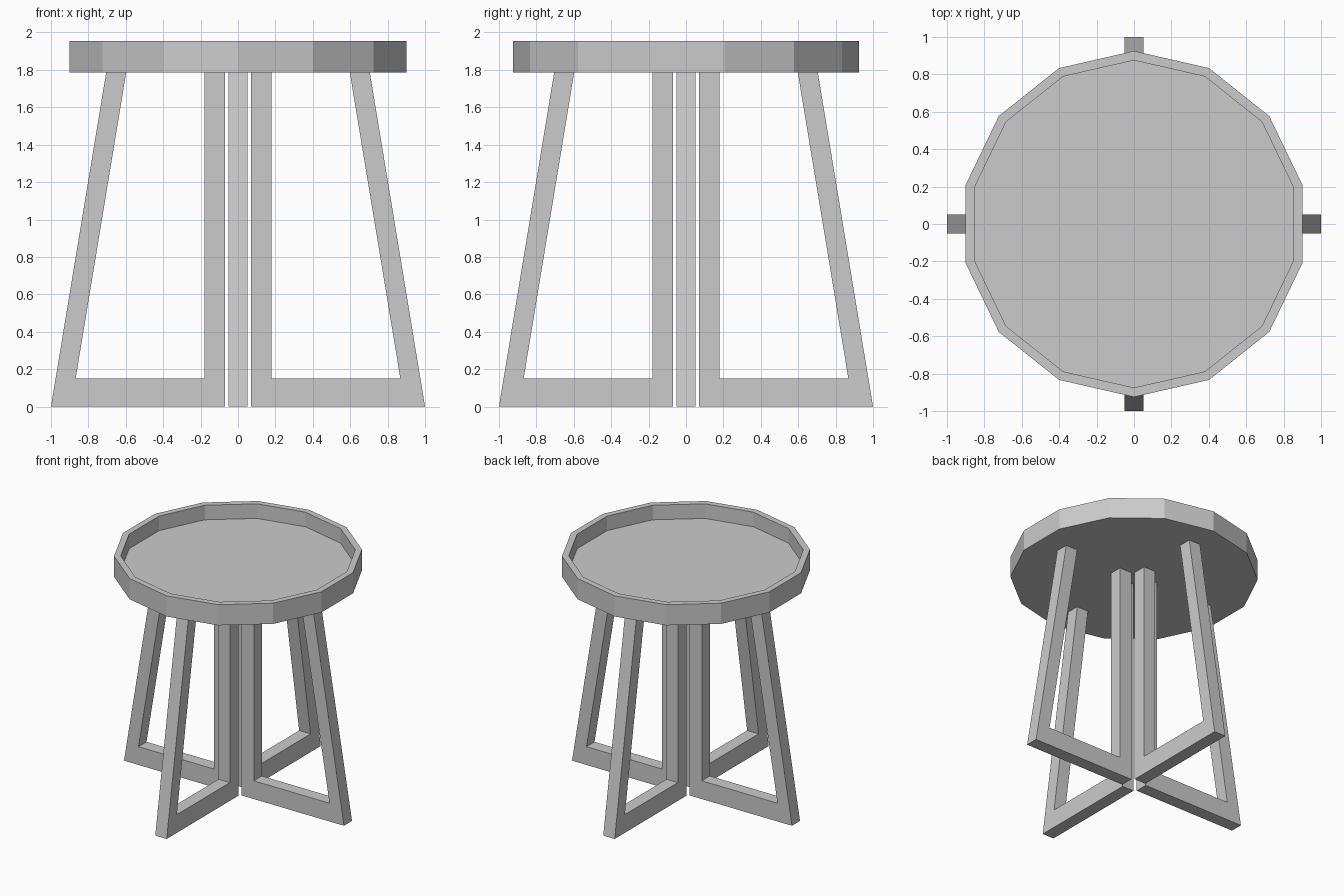
import bpy, bmesh
from math import sin, cos, pi

if "Cube" in bpy.data.objects:
    bpy.data.objects.remove(bpy.data.objects["Cube"])

SIDES, Z_UNDER, Z_FLOOR, Z_RIM = 14, 1.785, 1.835, 1.955
R_OUT, R_IN = 0.925, 0.875


def add_object(name, bm):
    bmesh.ops.recalc_face_normals(bm, faces=bm.faces)
    mesh = bpy.data.meshes.new(name)
    bm.to_mesh(mesh)
    bm.free()
    obj = bpy.data.objects.new(name, mesh)
    bpy.context.collection.objects.link(obj)
    return obj


# Tray top: stacked 14-sided rings with a raised rim around a recessed floor
bm = bmesh.new()
rings = []
for r, z in [(R_OUT, Z_UNDER), (R_OUT, Z_RIM), (R_IN, Z_RIM), (R_IN, Z_FLOOR)]:
    rings.append([bm.verts.new((r * sin(2 * pi * i / SIDES),
                                r * cos(2 * pi * i / SIDES), z))
                  for i in range(SIDES)])
for a, b in zip(rings, rings[1:]):
    for i in range(SIDES):
        j = (i + 1) % SIDES
        bm.faces.new((a[i], a[j], b[j], b[i]))
bm.faces.new(rings[0])
bm.faces.new(rings[-1])
add_object("tray_top", bm)

# Leg frames: U-shaped outline (upright post, foot rail, slanted leg), extruded
profile = [(0.07, Z_UNDER), (0.07, 0), (1.0, 0), (0.705, Z_UNDER),
           (0.598, Z_UNDER), (0.868, 0.15), (0.18, 0.15), (0.18, Z_UNDER)]
for k, side in enumerate(("right", "back", "left", "front")):
    bm = bmesh.new()
    face = bm.faces.new([bm.verts.new((x, -0.052, z)) for x, z in profile])
    ext = bmesh.ops.extrude_face_region(bm, geom=[face])
    bmesh.ops.translate(bm, vec=(0, 0.104, 0),
                        verts=[g for g in ext["geom"] if isinstance(g, bmesh.types.BMVert)])
    frame = add_object(side + "_leg_frame", bm)
    frame.rotation_euler.z = k * pi / 2
